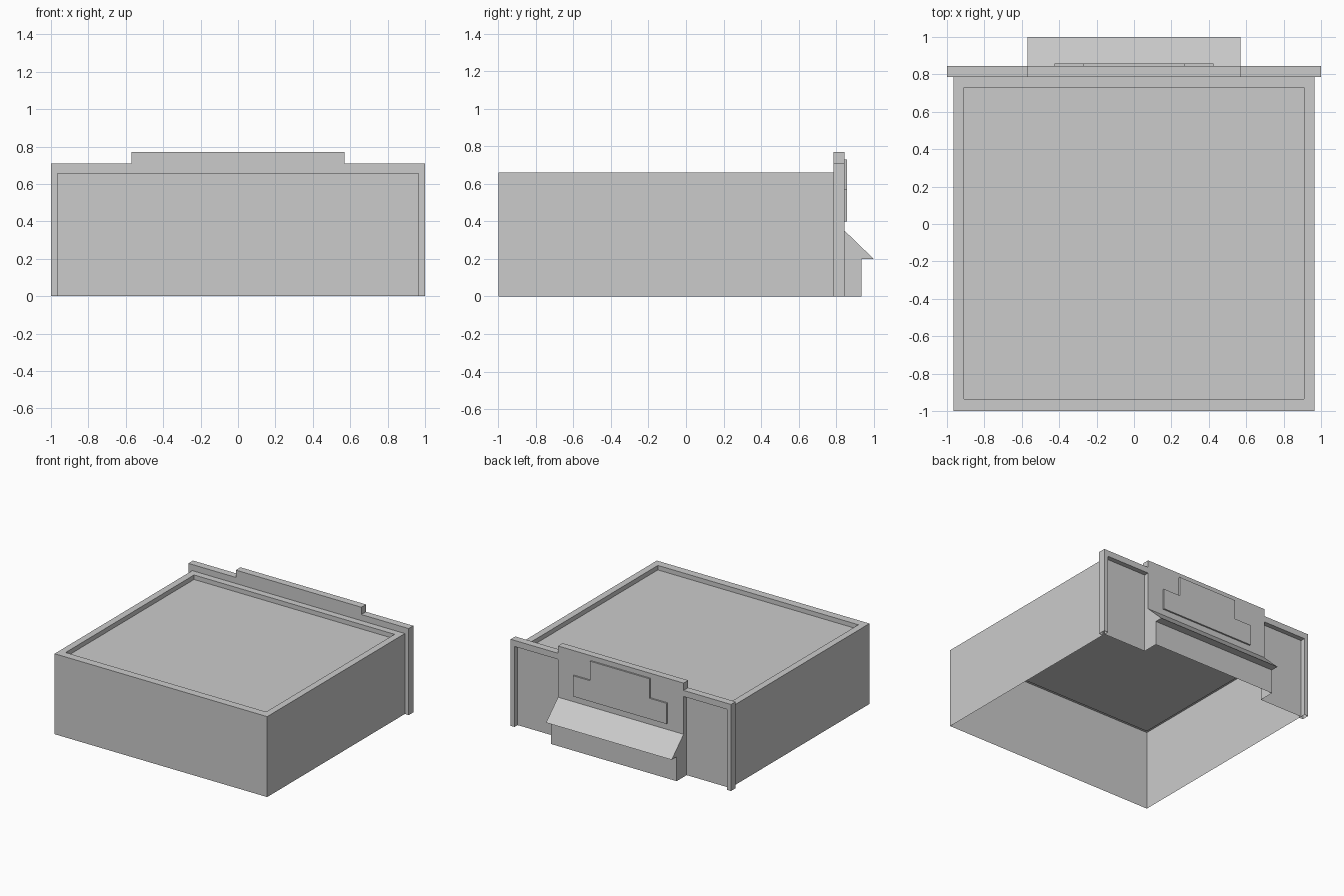
import bpy, bmesh

if "Cube" in bpy.data.objects:
    bpy.data.objects.remove(bpy.data.objects["Cube"])


def make(name, polys):
    """Build one flat-faced shell object from a list of polygons."""
    bm = bmesh.new()
    for p in polys:
        bm.faces.new([bm.verts.new(c) for c in p])
    bmesh.ops.remove_doubles(bm, verts=bm.verts, dist=1e-4)
    bmesh.ops.recalc_face_normals(bm, faces=bm.faces)
    me = bpy.data.meshes.new(name)
    bm.to_mesh(me)
    bm.free()
    ob = bpy.data.objects.new(name, me)
    bpy.context.collection.objects.link(ob)
    return ob


def at_y(pts, y):
    return [(x, y, z) for x, z in pts]


def band(pts, y0, y1):
    """Strip of quads joining an xz path at y0 to the same path at y1."""
    return [[(a[0], y0, a[1]), (b[0], y0, b[1]), (b[0], y1, b[1]), (a[0], y1, a[1])]
            for a, b in zip(pts, pts[1:])]


def rect(x, y0, y1, z):
    return [(-x, y0, z), (x, y0, z), (x, y1, z), (-x, y1, z)]


def bridge(lo, hi):
    return [[lo[i], lo[(i + 1) % 4], hi[(i + 1) % 4], hi[i]] for i in range(4)]


BACK, PANEL, FACE, LIP, TIP = 0.785, 0.805, 0.845, 0.935, 1.0
W, H, C = 0.965, 0.66, 0.57

# Main building: open underneath and towards the facade, sunken roof
base, top = rect(W, -1, BACK, 0), rect(W, -1, BACK, H)
rim, roof = rect(0.91, -0.935, 0.73, H), rect(0.91, -0.935, 0.73, H - 0.037)
walls = [q for i, q in enumerate(bridge(base, top)) if i != 2]
make("building_walls_and_roof", walls + bridge(top, rim) + bridge(rim, roof) + [roof])

# Facade: stepped outline, framed side bays set back from the face
outline = [(-1, 0), (-1, 0.71), (-C, 0.71), (-C, 0.77), (C, 0.77), (C, 0.71), (1, 0.71), (1, 0)]
bay_r = [(W, 0), (W, H), (C, H), (C, 0)]
bay_l = [(-x, z) for x, z in bay_r]
front = outline + bay_r[:3] + [(C, 0.35), (-C, 0.35)] + bay_l[2::-1]
rear = outline + [(W, 0), (W, H), (-W, H), (-W, 0)]
polys = [at_y(front, FACE), at_y(rear, BACK)] + band(outline, FACE, BACK)
for bay in (bay_r, bay_l):
    polys += band(bay, FACE, PANEL) + [at_y(bay, PANEL)]
make("facade", polys)

# Sloping canopy over a low entrance block, swept across the width
profile = [(FACE, 0.35), (TIP, 0.2), (LIP, 0.2), (LIP, 0)]
polys = [[(-C, *a), (C, *a), (C, *b), (-C, *b)] for a, b in zip(profile, profile[1:])]
for x in (-C, C):
    polys.append([(x, FACE, 0.35), (x, TIP, 0.2), (x, LIP, 0.2), (x, FACE, 0.2)])
    polys.append([(x, FACE, 0.2), (x, LIP, 0.2), (x, LIP, 0), (x, FACE, 0)])
make("canopy_and_entrance", polys)

# Raised stepped sign board
half = [(0.425, 0.4), (0.425, 0.57), (0.27, 0.57), (0.27, 0.73)]
sign = half + [(-x, z) for x, z in reversed(half)]
make("sign_board", [at_y(sign, 0.858)] + band(sign + sign[:1], 0.858, FACE))
